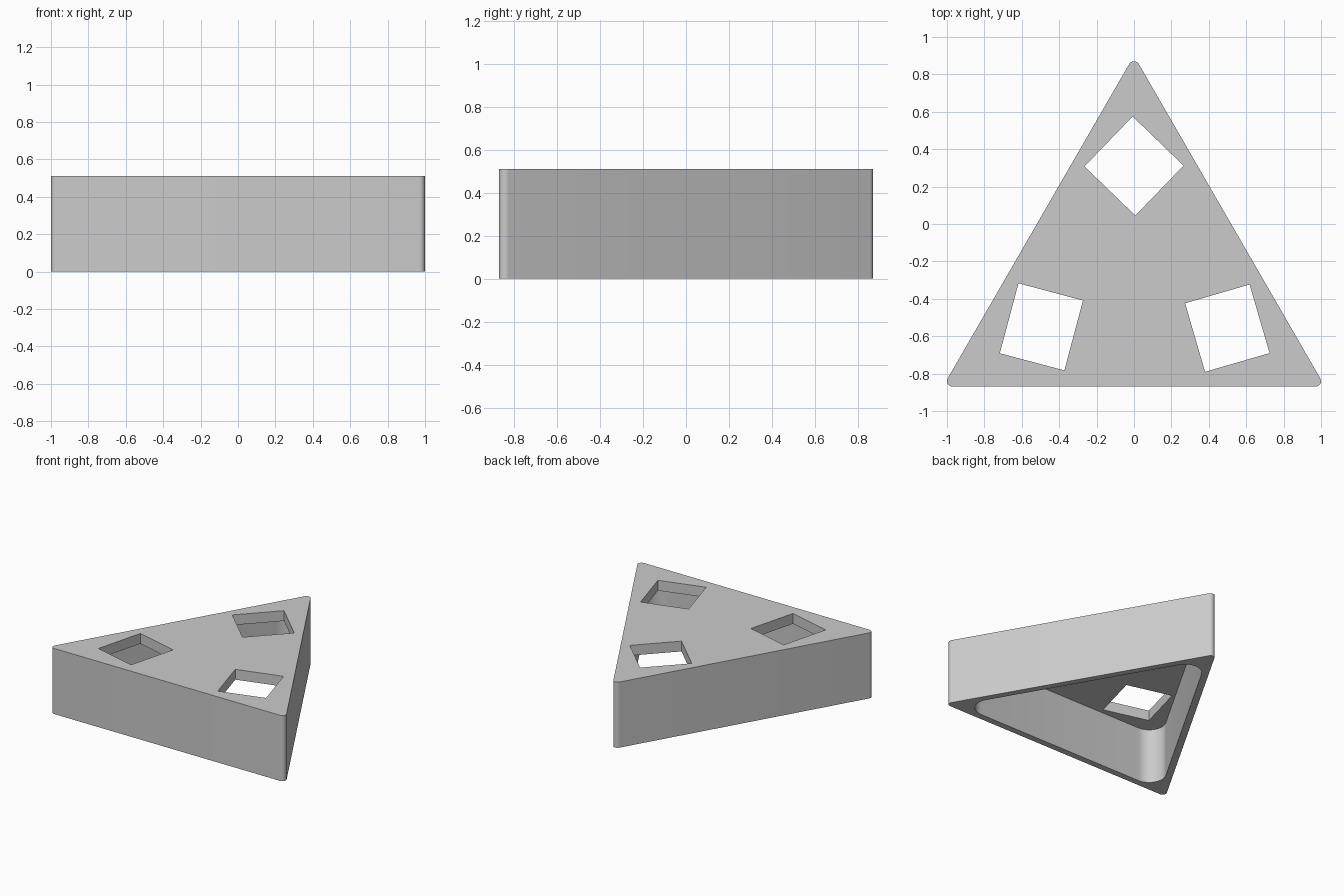
import bpy, bmesh
from math import sin, cos, radians

HEIGHT, PLATE, WALL = 0.51, 0.08, 0.05
INRADIUS, CENTRE_Y = 0.59, -0.28

old = bpy.data.objects.get("Cube")
if old:
    bpy.data.objects.remove(old)

grey = bpy.data.materials.new("plain grey")
grey.use_nodes = True
colour = (0.6, 0.6, 0.6, 1)
grey.diffuse_color = colour
grey.node_tree.nodes["Principled BSDF"].inputs["Base Color"].default_value = colour


def prism(name, outline, z0, z1):
    """Extrude a closed outline from z0 to z1."""
    bm = bmesh.new()
    base = bm.faces.new([bm.verts.new((x, y, z0)) for x, y in outline])
    top = bmesh.ops.extrude_face_region(bm, geom=[base])["geom"]
    verts = [v for v in top if isinstance(v, bmesh.types.BMVert)]
    bmesh.ops.translate(bm, vec=(0, 0, z1 - z0), verts=verts)
    bmesh.ops.recalc_face_normals(bm, faces=bm.faces)
    mesh = bpy.data.meshes.new(name)
    bm.to_mesh(mesh)
    bm.free()
    mesh.materials.append(grey)
    obj = bpy.data.objects.new(name, mesh)
    bpy.context.collection.objects.link(obj)
    return obj


def rounded_triangle(inradius, radius, steps=12):
    """Equilateral triangle outline with rounded corners, apex to the back."""
    reach = 2 * (inradius - radius)
    points = []
    for corner in (90, 210, 330):
        cx, cy = reach * cos(radians(corner)), reach * sin(radians(corner))
        for i in range(steps + 1):
            a = radians(corner - 60 + 120 * i / steps)
            points.append((cx + radius * cos(a), CENTRE_Y + cy + radius * sin(a)))
    return points


def rectangle(x, y, w, d, angle):
    c, s = cos(radians(angle)), sin(radians(angle))
    corners = [(-w / 2, -d / 2), (w / 2, -d / 2), (w / 2, d / 2), (-w / 2, d / 2)]
    return [(x + u * c - v * s, y + u * s + v * c) for u, v in corners]


# Outer block
shell = prism("triangular_shell", rounded_triangle(INRADIUS, 0.03), 0, HEIGHT)

# Hollow underside and three openings through the top plate
cutters = [prism("pocket_cutter", rounded_triangle(INRADIUS - WALL, 0.12),
                 -0.1, HEIGHT - PLATE)]
holes = {
    "back": (0, 0.31, 0.378, 0.371, -44),
    "right": (-0.495, -0.55, 0.357, 0.387, -14.9),
    "left": (0.499, -0.557, 0.359, 0.382, 16.2),
}
for side, spec in holes.items():
    cutters.append(prism(side + "_hole_cutter", rectangle(*spec),
                         HEIGHT - PLATE - 0.1, HEIGHT + 0.1))

bpy.ops.object.select_all(action="DESELECT")
shell.select_set(True)
bpy.context.view_layer.objects.active = shell
for cutter in cutters:
    mod = shell.modifiers.new(cutter.name, "BOOLEAN")
    mod.operation, mod.solver, mod.object = "DIFFERENCE", "EXACT", cutter
    bpy.ops.object.modifier_apply(modifier=mod.name)
    bpy.data.objects.remove(cutter)

bpy.ops.object.shade_smooth_by_angle(angle=radians(30))
